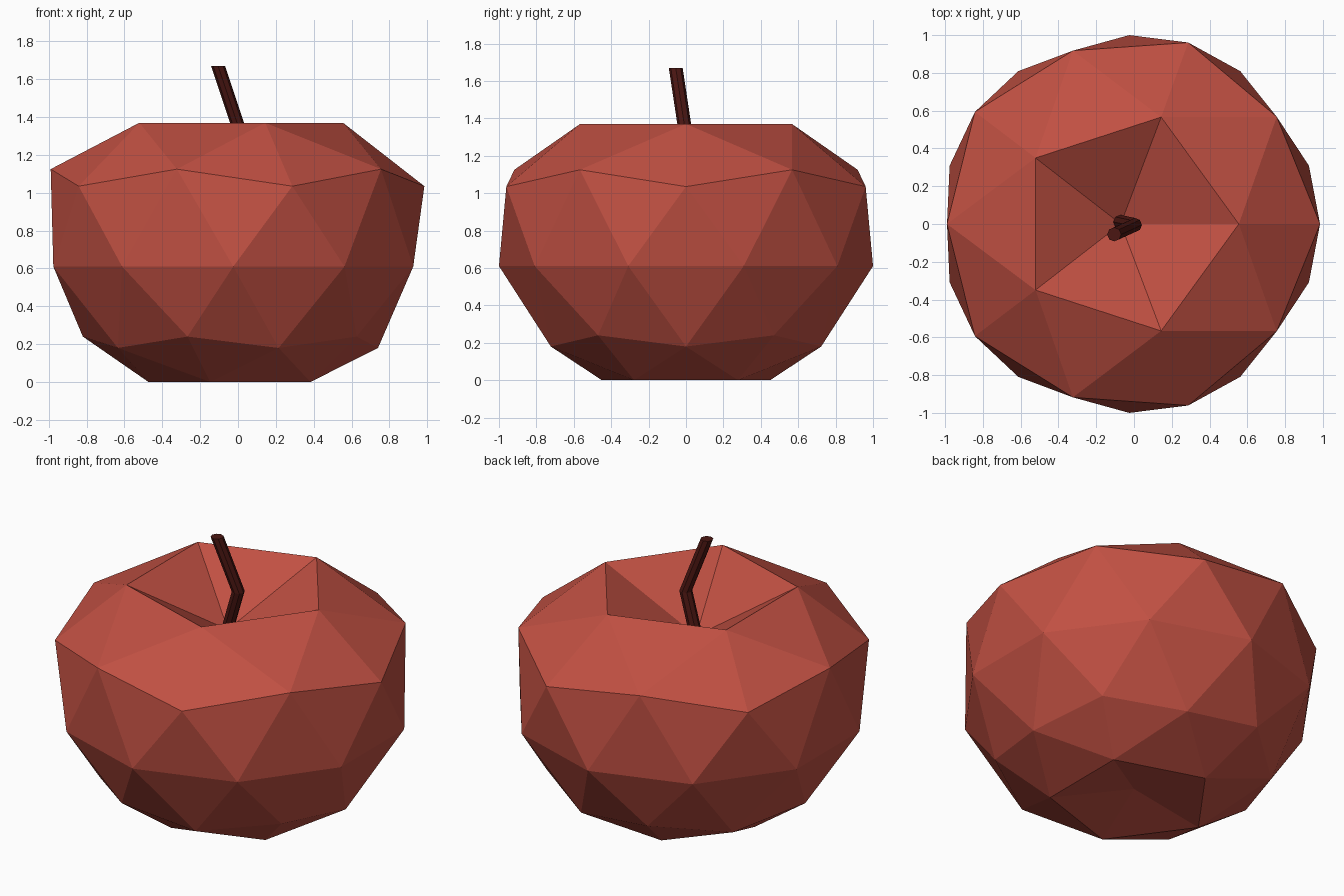
import bpy, bmesh, math
from mathutils import Vector

if "Cube" in bpy.data.objects:
    bpy.data.objects.remove(bpy.data.objects["Cube"])


def paint(obj, name, color):
    mat = bpy.data.materials.new(name)
    mat.diffuse_color = color
    mat.use_nodes = True
    mat.node_tree.nodes["Principled BSDF"].inputs["Base Color"].default_value = mat.diffuse_color
    obj.data.materials.append(mat)


def finish(bm, name):
    bmesh.ops.recalc_face_normals(bm, faces=bm.faces)
    mesh = bpy.data.meshes.new(name)
    bm.to_mesh(mesh)
    bm.free()
    obj = bpy.data.objects.new(name, mesh)
    bpy.context.collection.objects.link(obj)
    return obj


# Fruit body: icosphere whose rings are reshaped, with dented poles
# unit-sphere height: (new centre x, new radius, new height)
RINGS = {
    1.0: (-0.07, 0.0, 1.08),
    0.851: (-0.04, 0.595, 1.37),
    0.526: (-0.025, 0.965, 1.125),
    0.447: (-0.025, 1.01, 1.035),
    0.0: (-0.025, 1.0, 0.61),
    -0.447: (-0.02, 0.80, 0.24),
    -0.526: (-0.02, 0.76, 0.18),
    -0.851: (0.0, 0.473, 0.0),
    -1.0: (0.0, 0.0, 0.075),
}
bm = bmesh.new()
bmesh.ops.create_icosphere(bm, subdivisions=2, radius=1)
for v in bm.verts:
    h = v.co.z / v.co.length
    cx, r, z = RINGS[min(RINGS, key=lambda k: abs(k - h))]
    a = math.atan2(v.co.y, v.co.x)
    v.co = Vector((cx + r * math.cos(a), r * math.sin(a), z))
body = finish(bm, "fruit_body")
paint(body, "red_skin", (0.53, 0.08, 0.055, 1))

# Stem: bent eight-sided tube with level rings
PATH = [(-0.09, 0.015, 1.05), (0.005, -0.005, 1.34), (-0.105, -0.055, 1.67)]
SIDES = 8
bm = bmesh.new()
rings = []
for x, y, z in PATH:
    rings.append([bm.verts.new((x + 0.037 * math.cos(math.tau * i / SIDES),
                                y + 0.037 * math.sin(math.tau * i / SIDES), z))
                  for i in range(SIDES)])
for lo, hi in zip(rings, rings[1:]):
    for i in range(SIDES):
        j = (i + 1) % SIDES
        bm.faces.new((lo[i], lo[j], hi[j], hi[i]))
bm.faces.new(rings[0][::-1])
bm.faces.new(rings[-1])
stem = finish(bm, "stem")
paint(stem, "dark_stem", (0.07, 0.008, 0.006, 1))
